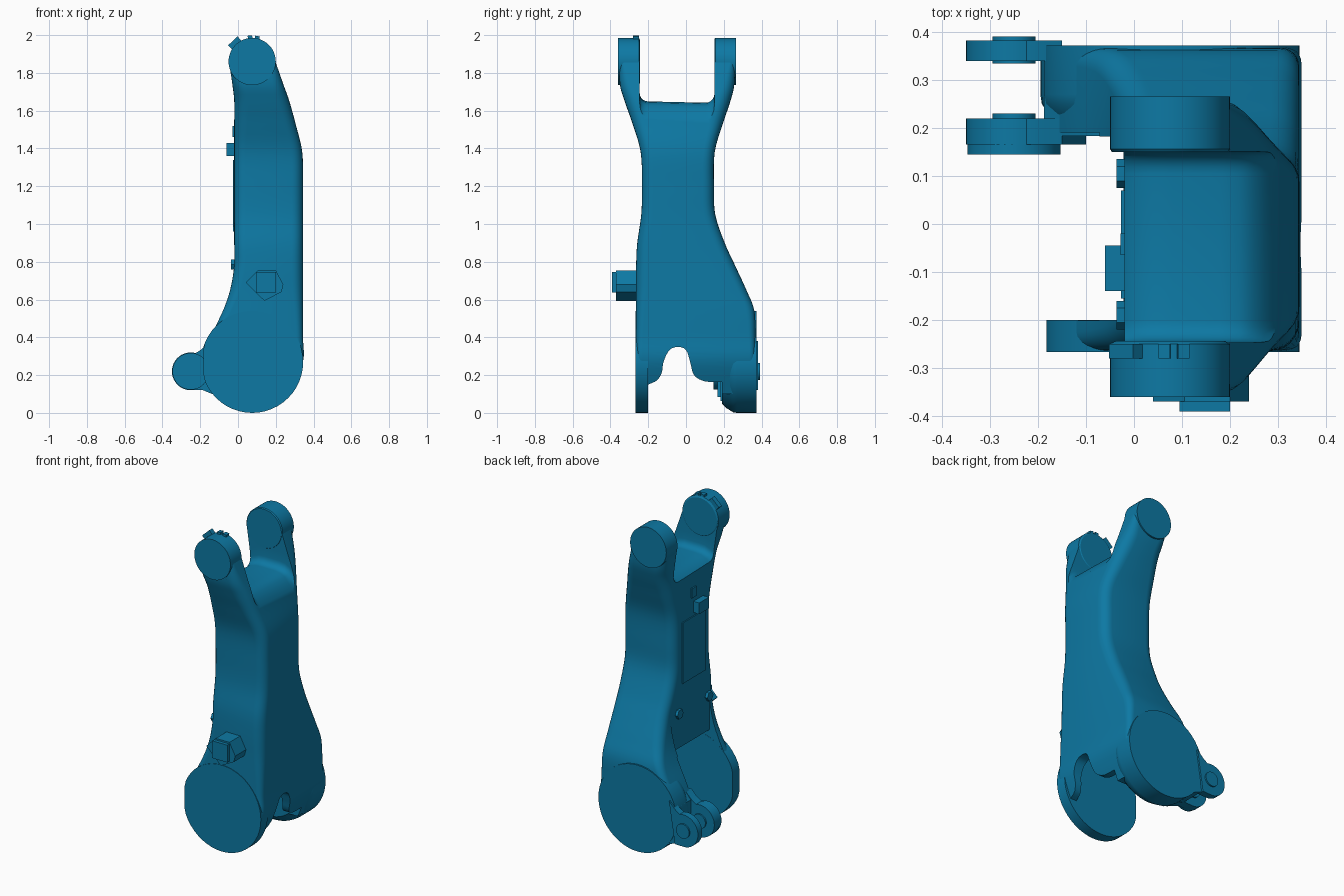
import bpy, bmesh, math
from mathutils import Vector

if "Cube" in bpy.data.objects:
    bpy.data.objects.remove(bpy.data.objects["Cube"])

mat = bpy.data.materials.new("blue_paint")
mat.diffuse_color = (0.004, 0.19, 0.37, 1)
mat.use_nodes = True
mat.node_tree.nodes["Principled BSDF"].inputs["Base Color"].default_value = mat.diffuse_color


def finish(name, bm):
    bmesh.ops.recalc_face_normals(bm, faces=bm.faces)
    me = bpy.data.meshes.new(name)
    bm.to_mesh(me)
    bm.free()
    ob = bpy.data.objects.new(name, me)
    bpy.context.collection.objects.link(ob)
    me.materials.append(mat)
    return ob


def skin(name, rings):
    """Closed mesh through equal-length rings of points."""
    bm = bmesh.new()
    vs = [[bm.verts.new(p) for p in r] for r in rings]
    n = len(vs[0])
    for a, b in zip(vs, vs[1:]):
        for i in range(n):
            j = (i + 1) % n
            bm.faces.new((a[i], a[j], b[j], b[i]))
    bm.faces.new(vs[0])
    bm.faces.new(vs[-1])
    return finish(name, bm)


def prism(name, pts, axis, a, b):
    """Extrude (x,z) points along y, or (y,z) points along x."""
    put = (lambda p, t: (p[0], t, p[1])) if axis == 'y' else (lambda p, t: (t, p[0], p[1]))
    return skin(name, [[put(p, t) for p in pts] for t in (a, b)])


def arc(cx, cz, r, a0=0, a1=352.5, n=48):
    return [(cx + r * math.cos(math.radians(a0 + (a1 - a0) * i / (n - 1))),
             cz + r * math.sin(math.radians(a0 + (a1 - a0) * i / (n - 1)))) for i in range(n)]


def lathe(name, cx, cz, steps):
    """Round part about a y axis; steps are (y, radius)."""
    return skin(name, [[(x, y, z) for x, z in arc(cx, cz, r)] for y, r in steps])


def box(name, x, y, z):
    return prism(name, [(x[0], z[0]), (x[1], z[0]), (x[1], z[1]), (x[0], z[1])], 'y', *y)


def rounded_rect(z, x0, x1, y0, y1, r):
    pts = []
    for cx, cy, a in ((x1 - r, y1 - r, 0), (x0 + r, y1 - r, 90), (x0 + r, y0 + r, 180), (x1 - r, y0 + r, 270)):
        for k in range(7):
            t = math.radians(a + 15 * k)
            pts.append((cx + r * math.cos(t), cy + r * math.sin(t), z))
    return pts


def smooth(keys, n):
    """Catmull-Rom curve through the keys, n steps per span."""
    out = []
    for i in range(len(keys) - 1):
        q = [keys[max(0, min(len(keys) - 1, i + k))] for k in (-1, 0, 1, 2)]
        for t in (s / n for s in range(n)):
            out.append([0.5 * (2 * b + (c - a) * t + (2 * a - 5 * b + 4 * c - d) * t * t
                               + (3 * b - a - 3 * c + d) * t ** 3) for a, b, c, d in zip(*q)])
    return out + [list(keys[-1])]


# main body: rounded sections z, x0, x1, y0, y1, corner radius
keys = [
    (0.10, -0.13, 0.28, -0.264, 0.36, 0.03),
    (0.27, -0.18, 0.344, -0.264, 0.367, 0.03),
    (0.40, -0.145, 0.344, -0.264, 0.367, 0.035),
    (0.54, -0.08, 0.344, -0.264, 0.362, 0.045),
    (0.65, -0.042, 0.344, -0.264, 0.32, 0.055),
    (0.78, -0.02, 0.344, -0.264, 0.26, 0.06),
    (0.90, -0.02, 0.344, -0.258, 0.205, 0.06),
    (1.05, -0.02, 0.344, -0.237, 0.155, 0.06),
    (1.20, -0.02, 0.344, -0.233, 0.148, 0.06),
    (1.38, -0.02, 0.34, -0.24, 0.152, 0.06),
    (1.53, -0.02, 0.305, -0.283, 0.195, 0.07),
    (1.65, -0.02, 0.272, -0.325, 0.235, 0.075),
    (1.74, -0.03, 0.24, -0.35, 0.256, 0.06),
    (1.86, -0.048, 0.198, -0.353, 0.259, 0.025),
]
body = skin("arm_body", [rounded_rect(*k) for k in smooth(keys, 5)])

# cutters: saddle-shaped fork slot, lower arch, joint pocket, open back
fork = ([(-0.248, 2.3), (-0.247, 1.74)] + arc(-0.202, 1.692, 0.043, 180, 270, 6)
        + arc(0.105, 1.687, 0.045, 270, 360, 6) + [(0.151, 1.74), (0.152, 2.3)])
saddle = [(-0.1, 0.08), (-0.02, 0.035), (0.0, 0.018), (0.04, 0.003), (0.08, 0), (0.18, 0), (0.22, 0.006),
          (0.25, 0.022), (0.272, 0.05), (0.35, 0.16)]
arch = smooth([(-0.2, 0.15), (-0.153, 0.173), (-0.128, 0.215), (-0.119, 0.27), (-0.088, 0.332), (-0.043, 0.349),
               (0.0, 0.333), (0.022, 0.27), (0.043, 0.2), (0.1, 0.167), (0.19, 0.163)], 4)
cutters = [
    skin("fork_cutter", [[(x, y, z - dz) for y, z in fork] for x, dz in saddle]),
    prism("arch_cutter", [(-0.2, -0.1)] + arch + [(0.19, -0.1)], 'x', -0.6, 0.6),
    lathe("pocket_cutter", 0.0, 0.28, [(-0.201, 0.29), (0.191, 0.29)]),
    box("back_cutter", (-0.5, -0.021), (-0.2005, 0.1825), (0.2, 0.765)),
]
bpy.context.view_layer.objects.active = body
for c in cutters:
    c.hide_render = True
    m = body.modifiers.new("cut", 'BOOLEAN')
    m.operation, m.object, m.solver = 'DIFFERENCE', c, 'EXACT'
    bpy.ops.object.modifier_apply(modifier=m.name)
    bpy.data.objects.remove(c)

# upper fork discs
lathe("fork_disc_front", 0.075, 1.86, [(-0.36, 0.125), (-0.25, 0.125), (-0.244, 0.115)])
lathe("fork_disc_back", 0.075, 1.86, [(0.15, 0.12), (0.156, 0.125), (0.266, 0.125)])

# flat tapered ribs running from each fork disc down the arm
for y_top, y_low, y_in in ((-0.352, -0.281, -0.255), (0.258, 0.193, 0.16)):
    skin("fork_rib", [[(0.05, y_in, 1.54), (0.225, y_in, 1.54), (0.225, y_low, 1.54), (0.05, y_low, 1.54)],
                      [(0.068, y_in, 1.76), (0.175, y_in, 1.76), (0.175, y_top, 1.76), (0.068, y_top, 1.76)]])

# lower joint discs
prism("joint_disc_front", [(max(x, -0.182), z) for x, z in arc(0.075, 0.27, 0.27)], 'y', -0.267, -0.2)
lathe("joint_hub_back", 0.075, 0.27, [(0.19, 0.22), (0.215, 0.245), (0.25, 0.267), (0.27, 0.27), (0.372, 0.27)])

# clevis: web against the hub, two ears, cap and pin bosses
ear = ([(-0.06, 0.46), (-0.11, 0.43), (-0.15, 0.38), (-0.195, 0.335)] + arc(-0.25, 0.22, 0.1, 75, 275, 24)
       + [(-0.19, 0.122), (-0.1, 0.085), (-0.06, 0.062)])
prism("clevis_web", [(max(x, -0.187), z) for x, z in ear[:4] + ear[-3:]], 'y', 0.183, 0.37)
prism("clevis_ear_outer", [(min(x, -0.13), z) for x, z in ear[2:-2]], 'y', 0.34, 0.382)
prism("clevis_ear_inner", [(min(x, -0.1), z) for x, z in ear[2:-1]], 'y', 0.166, 0.22)
lathe("clevis_cap", -0.25, 0.22, [(0.145, 0.097), (0.168, 0.097)])
for y0, y1 in ((0.38, 0.391), (0.334, 0.342), (0.218, 0.23)):
    lathe("clevis_boss", -0.25, 0.22, [(y0, 0.045), (y1, 0.045)])

# connector on the front side
prism("connector_base", [(0.04, 0.69), (0.105, 0.755), (0.2, 0.755), (0.24, 0.68), (0.23, 0.64), (0.14, 0.593)],
      'y', -0.37, -0.255)
box("connector_plug", (0.095, 0.2), (-0.391, -0.36), (0.637, 0.745))

# cover plate, block and screws on the -x side
box("cover_plate", (-0.027, 0.0), (-0.155, 0.07), (0.96, 1.34))
box("back_block", (-0.06, 0.0), (-0.14, -0.045), (1.36, 1.43))
box("back_tab", (-0.028, 0.0), (-0.065, -0.02), (1.46, 1.52))
for y in (0.105, -0.19):
    prism("cover_screw", arc(y, 0.785, 0.03, 0, 300, 6), 'x', -0.036, 0.01)

# small stops on top of the front fork disc
for ang, w, top in ((133, 0.034, 0.15), (95, 0.012, 0.138), (78, 0.012, 0.138)):
    d = Vector((math.cos(math.radians(ang)), math.sin(math.radians(ang))))
    s = Vector((-d.y, d.x)) * w
    c = Vector((0.075, 1.86))
    prism("fork_stop", [c + d * 0.11 - s, c + d * top - s, c + d * top + s, c + d * 0.11 + s], 'y', -0.28, -0.25)

# smooth shading, hard edges kept
bpy.ops.object.select_all(action='SELECT')
bpy.ops.object.shade_smooth_by_angle(angle=math.radians(30))
